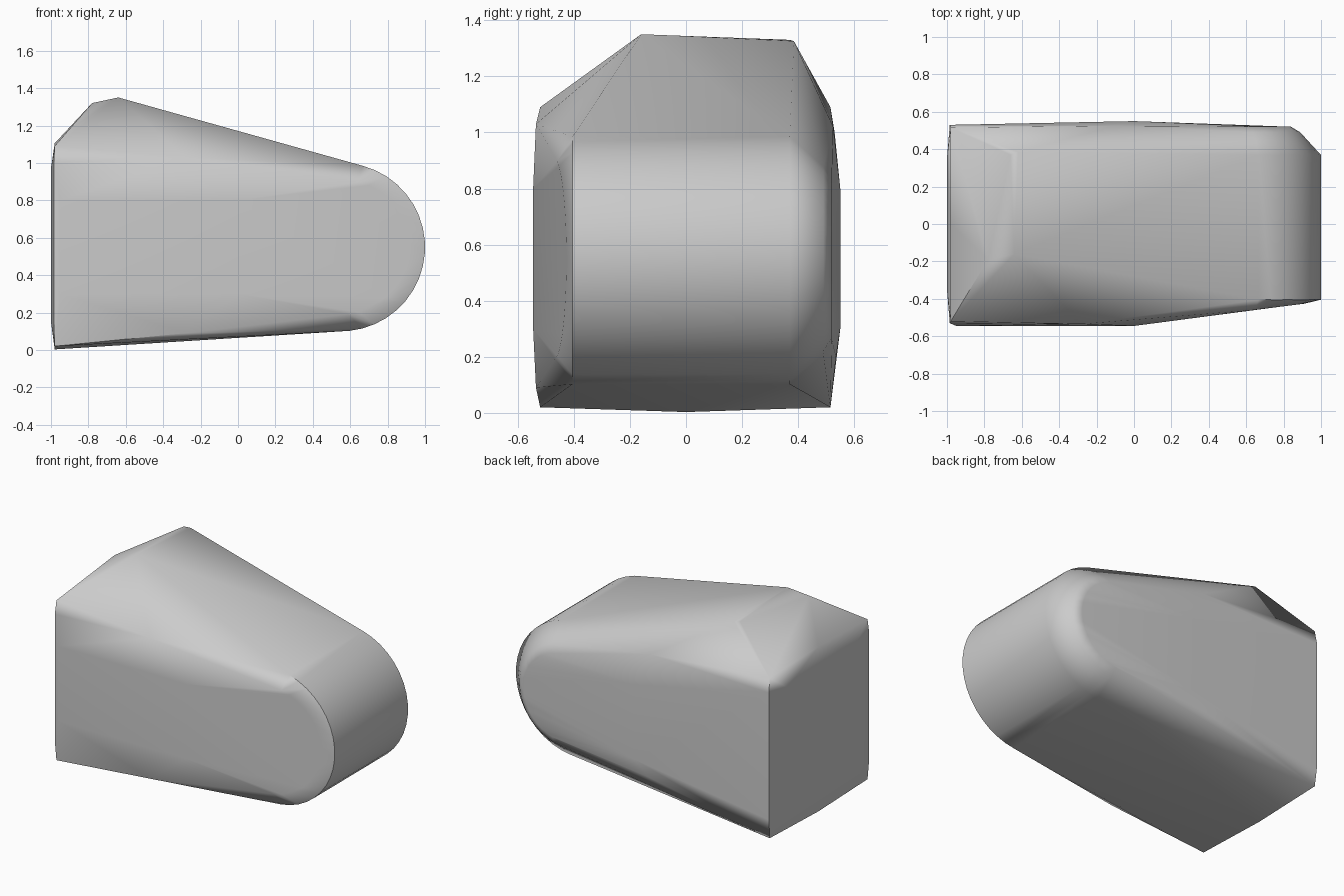
import bpy
import bmesh
from math import cos, sin, radians

cube = bpy.data.objects.get("Cube")
if cube:
    bpy.data.objects.remove(cube, do_unlink=True)

grey = bpy.data.materials.new("plain_grey")
grey.use_nodes = True
colour = (0.6, 0.6, 0.6, 1)
grey.diffuse_color = colour
grey.node_tree.nodes["Principled BSDF"].inputs["Base Color"].default_value = colour


def nose_arc(radius, y_of_x, cx=0.55, cz=0.55, steps=18):
    """Rounded nose outline, from under the body to the top slope."""
    points = []
    for i in range(steps + 1):
        a = radians(-84 + 159 * i / steps)
        x = cx + radius * cos(a)
        points.append((x, y_of_x(x), cz + radius * sin(a)))
    return points


# Rounded nose: two full-size rims, then the inset side outlines
points = nose_arc(0.45, lambda x: -0.405)
points += nose_arc(0.45, lambda x: 0.37)
points += nose_arc(0.36, lambda x: -0.54 + 0.125 * x)
points += nose_arc(0.34, lambda x: 0.49)
points += nose_arc(0.29, lambda x: 0.52)

# Sloping roof ridge
points += [(-0.78, -0.19, 1.32), (-0.64, -0.16, 1.35),
           (-0.66, 0.37, 1.33), (-0.62, 0.385, 1.325)]

# Flat end, slightly bulged in the middle
for y in (-0.52, 0.515):
    points += [(-0.98, y, 0.02), (-0.98, y, 1.09)]
for y in (-0.53, 0.53):
    points += [(-0.985, y, 0.15), (-0.985, y, 1.0)]
for y in (-0.35, 0.35):
    points += [(-1, y, 0.15), (-1, y, 0.97)]
points += [(-0.98, 0, 0.003), (-0.98, 0, 1.105)]

# Gently bowed long sides
points += [(-0.28, -0.535, 1.03), (-0.28, -0.535, 0.09),
           (-0.1, 0.525, 1.02), (-0.1, 0.535, 0.2)]
for z in (0.3, 0.8):
    points += [(-0.95, -0.545, z), (0, -0.545, z), (0, 0.55, z)]

# Wrap the outlines into one solid body
bm = bmesh.new()
for p in points:
    bm.verts.new(p)
hull = bmesh.ops.convex_hull(bm, input=bm.verts)
spare = {g for g in hull["geom_interior"] + hull["geom_unused"]
         if isinstance(g, bmesh.types.BMVert)}
bmesh.ops.delete(bm, geom=list(spare), context='VERTS')
bmesh.ops.dissolve_limit(bm, angle_limit=radians(0.5),
                         verts=bm.verts, edges=bm.edges)
bmesh.ops.recalc_face_normals(bm, faces=bm.faces)
mesh = bpy.data.meshes.new("body")
bm.to_mesh(mesh)
bm.free()
mesh.materials.append(grey)
body = bpy.data.objects.new("body", mesh)
bpy.context.collection.objects.link(body)

# Soft shading across the chamfers, crisp at the flat end
bpy.ops.object.select_all(action='DESELECT')
body.select_set(True)
bpy.context.view_layer.objects.active = body
bpy.ops.object.shade_smooth_by_angle(angle=radians(50))
weighted = body.modifiers.new("weighted_normals", 'WEIGHTED_NORMAL')
weighted.keep_sharp = True
